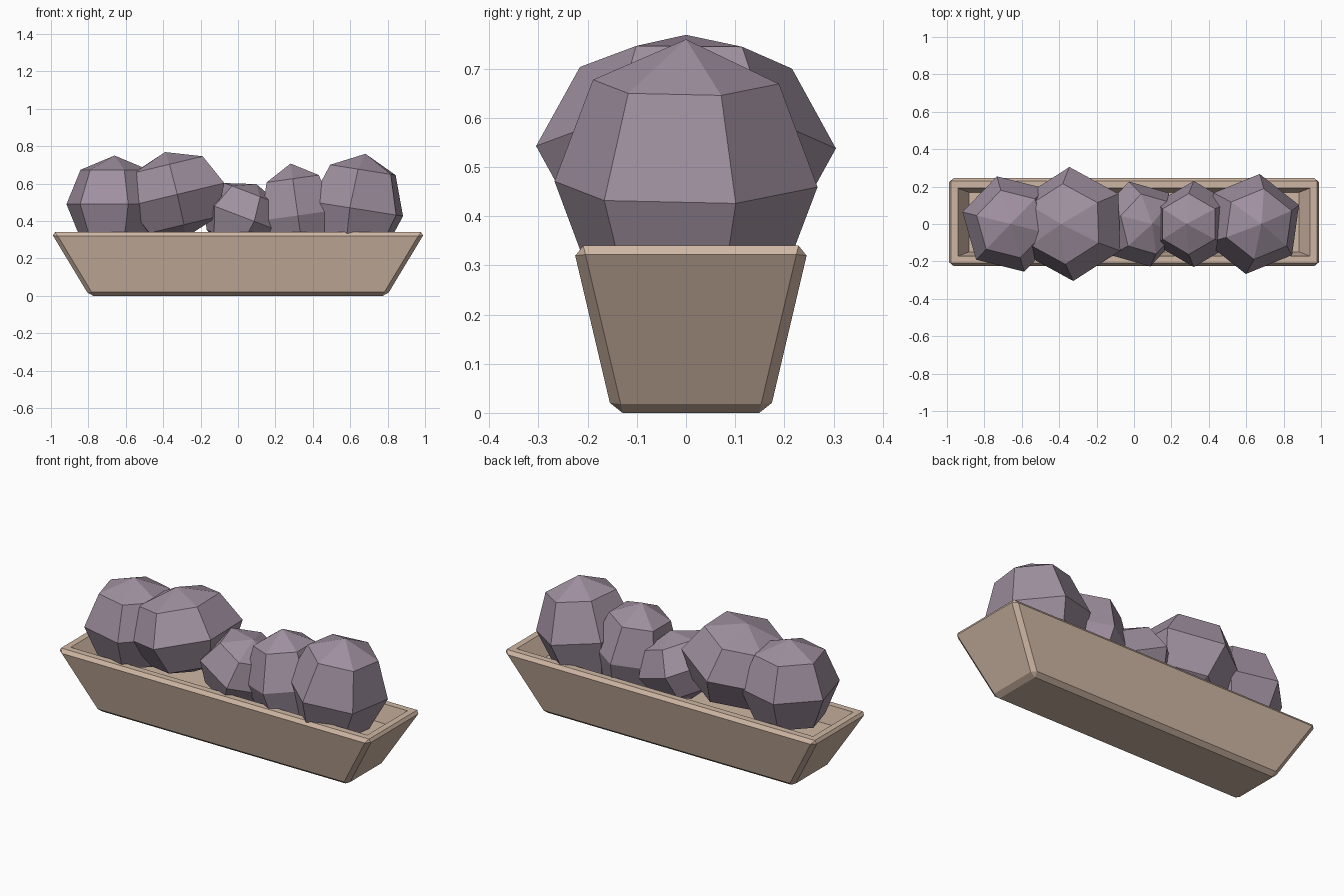
import bpy, bmesh
from math import radians
from mathutils import Matrix, Vector

if "Cube" in bpy.data.objects:
    bpy.data.objects.remove(bpy.data.objects["Cube"])


def material(name, color):
    m = bpy.data.materials.new(name)
    m.diffuse_color = (*color, 1)
    m.use_nodes = True
    m.node_tree.nodes["Principled BSDF"].inputs["Base Color"].default_value = m.diffuse_color
    return m


def finish(bm, name, mat):
    bmesh.ops.recalc_face_normals(bm, faces=bm.faces)
    me = bpy.data.meshes.new(name)
    bm.to_mesh(me)
    bm.free()
    me.materials.append(mat)
    ob = bpy.data.objects.new(name, me)
    bpy.context.collection.objects.link(ob)
    return ob


clay = material("clay", (0.62, 0.47, 0.37))
leaf = material("leaf", (0.35, 0.28, 0.35))
CY = 0.01  # the trough sits slightly behind the shrubs' centre line

# Trough: flared box with chamfered edges
bm = bmesh.new()
bmesh.ops.create_cube(bm, size=2)
for v in bm.verts:
    top = v.co.z > 0
    v.co = Vector((v.co.x * (1.0 if top else 0.795),
                   v.co.y * (0.24 if top else 0.16) + CY,
                   0.34 if top else 0.0))
bmesh.ops.bevel(bm, geom=bm.edges[:], offset=0.021, segments=1,
                profile=0.5, affect='EDGES')

# Trough hollow: inset the rim, then push the floor down with tapering walls
bm.normal_update()
rim = max(bm.faces, key=lambda f: (f.normal.z, f.calc_center_median().z))
bmesh.ops.inset_region(bm, faces=[rim], thickness=0.052)
floor = bmesh.ops.extrude_discrete_faces(bm, faces=[rim])["faces"][0]
for v in floor.verts:
    v.co.x *= 0.935
    v.co.y = CY + (v.co.y - CY) * 0.87
    v.co.z -= 0.1
finish(bm, "trough", clay)

# Shrubs: six-sided faceted balls (x, z, radius, half height, spin, lean)
shrubs = [
    (-0.66, 0.49, 0.265, 0.26, 16, 0),
    (-0.335, 0.54, 0.305, 0.235, 2, -13.5),
    (0.03, 0.42, 0.235, 0.19, 15, 21),
    (0.32, 0.43, 0.23, 0.28, 0, -8),
    (0.635, 0.465, 0.27, 0.298, -8, 9),
]
for i, (x, z, r, h, spin, lean) in enumerate(shrubs, 1):
    bm = bmesh.new()
    bmesh.ops.create_uvsphere(
        bm, u_segments=6, v_segments=4, radius=1,
        matrix=Matrix.Translation((x, 0, z))
        @ Matrix.Rotation(radians(lean), 4, 'Y')
        @ Matrix.Rotation(radians(spin), 4, 'Z')
        @ Matrix.Diagonal((r, r, h, 1)))
    finish(bm, f"shrub_{i}", leaf)
